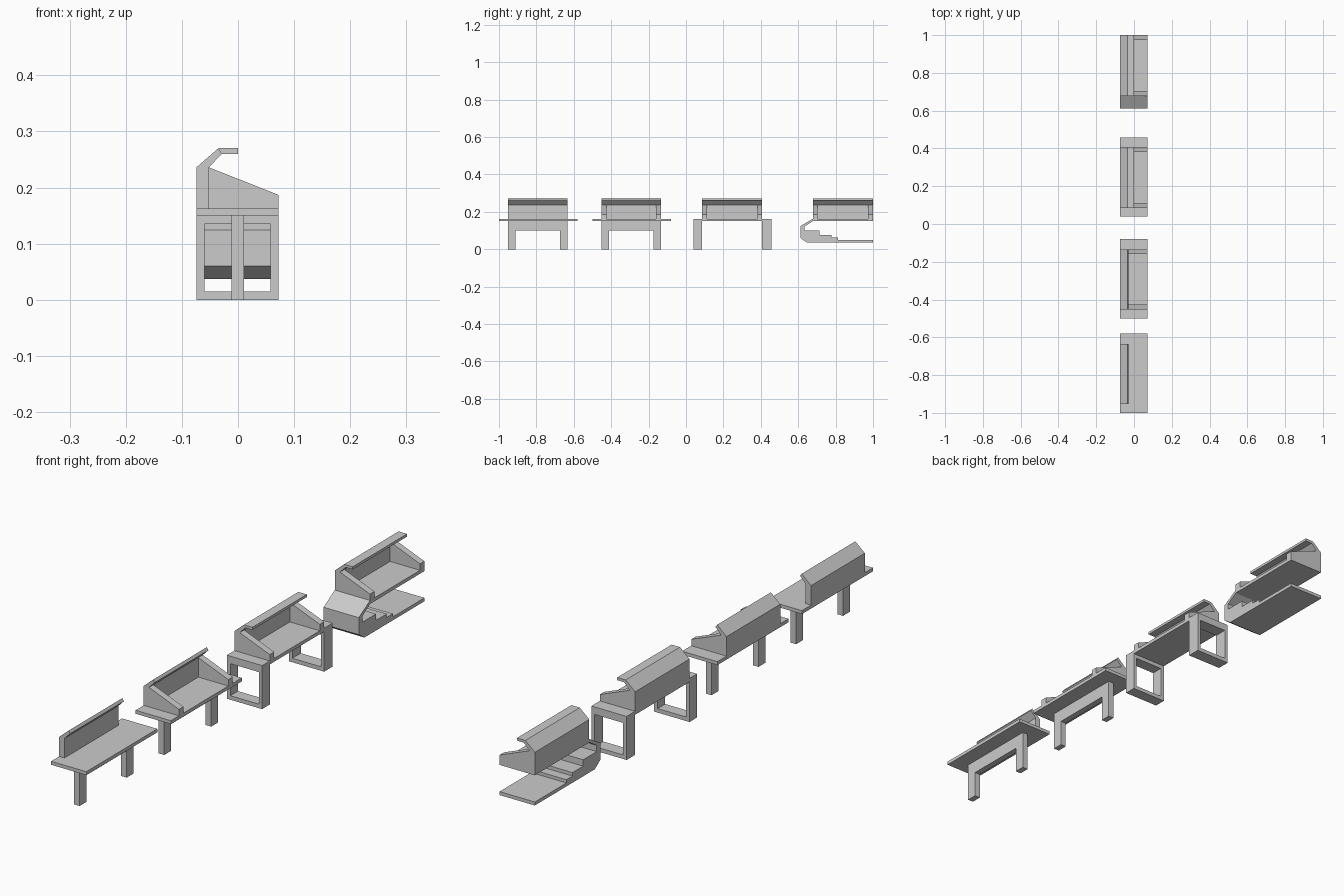
import bpy, bmesh

if "Cube" in bpy.data.objects:
    bpy.data.objects.remove(bpy.data.objects["Cube"])

XB, XF = -0.074, 0.072          # back and front edge of every desk
Z0, Z1 = 0.15, 0.163            # underside and top of the desktop


def prism(name, profile, axis, a, b):
    """Extrude a profile along x (points are y,z) or y (points are x,z)."""
    bm = bmesh.new()
    pts = [(a, p, q) if axis == 'x' else (p, a, q) for p, q in profile]
    face = bm.faces.new([bm.verts.new(p) for p in pts])
    ext = bmesh.ops.extrude_face_region(bm, geom=[face])
    verts = [v for v in ext['geom'] if isinstance(v, bmesh.types.BMVert)]
    d = b - a
    bmesh.ops.translate(bm, verts=verts, vec=(d, 0, 0) if axis == 'x' else (0, d, 0))
    bmesh.ops.recalc_face_normals(bm, faces=bm.faces)
    me = bpy.data.meshes.new(name)
    bm.to_mesh(me)
    bm.free()
    ob = bpy.data.objects.new(name, me)
    bpy.context.collection.objects.link(ob)
    return ob


def desktop(n, y0, y1):
    prism(f"desktop_{n}", [(XB, Z0), (XF, Z0), (XF, Z1), (XB, Z1)], 'y', y0, y1)


def hood(n, y0, y1, lip, sides):
    # back wall with angled top, optionally ending in a flat lip
    tip = [(0, 0.26), (0, 0.27)] if lip else []
    prism(f"hood_{n}", [(XB, Z1), (-0.052, Z1), (-0.052, 0.236), (-0.0286, 0.26)]
          + tip + [(-0.035, 0.27), (XB, 0.236)], 'y', y0, y1)
    if sides:
        for side, a, b in (("near", y0, y0 + 0.026), ("far", y1 - 0.026, y1)):
            prism(f"side_panel_{side}_{n}",
                  [(-0.052, Z1), (XF, Z1), (XF, 0.187), (-0.052, 0.236)], 'y', a, b)


# desks 1 and 2: overhanging tops on a central two-legged trestle
for n, y0 in ((1, -1.0), (2, -0.5)):
    a, b = y0 + 0.048, y0 + 0.366
    desktop(n, y0, y0 + 0.42)
    hood(n, a, b, False, n == 2)
    prism(f"trestle_{n}", [(a, 0), (a + 0.04, 0), (a + 0.04, 0.1), (b - 0.04, 0.1),
                           (b - 0.04, 0), (b, 0), (b, Z0), (a, Z0)], 'x', -0.012, 0.011)

# desk 3: closed rectangular leg frames at both ends
desktop(3, 0.085, 0.407)
hood(3, 0.085, 0.407, True, True)
for side, a, b in (("near", 0.04, 0.085), ("far", 0.407, 0.457)):
    for part, x0, x1, z0, z1 in (("back_post", XB, -0.06, 0, Z1),
                                 ("front_post", 0.058, XF, 0, Z1),
                                 ("foot_bar", -0.06, 0.058, 0, 0.015),
                                 ("top_bar", -0.06, 0.058, 0.135, Z1)):
        prism(f"leg_frame_{part}_{side}", [(x0, z0), (x1, z0), (x1, z1), (x0, z1)], 'y', a, b)

# desk 4: cantilevered top on a stepped base
desktop(4, 0.678, 1.0)
hood(4, 0.678, 1.0, True, True)
prism("stepped_base", [(0.678, Z1), (0.612, 0.124), (0.612, 0.06), (0.645, 0.037),
                       (1.0, 0.037), (1.0, 0.05), (0.813, 0.05), (0.813, 0.062),
                       (0.777, 0.062), (0.777, 0.075), (0.714, 0.075), (0.714, 0.099),
                       (0.634, 0.099), (0.634, 0.122), (0.678, Z0)], 'x', XB, XF)
